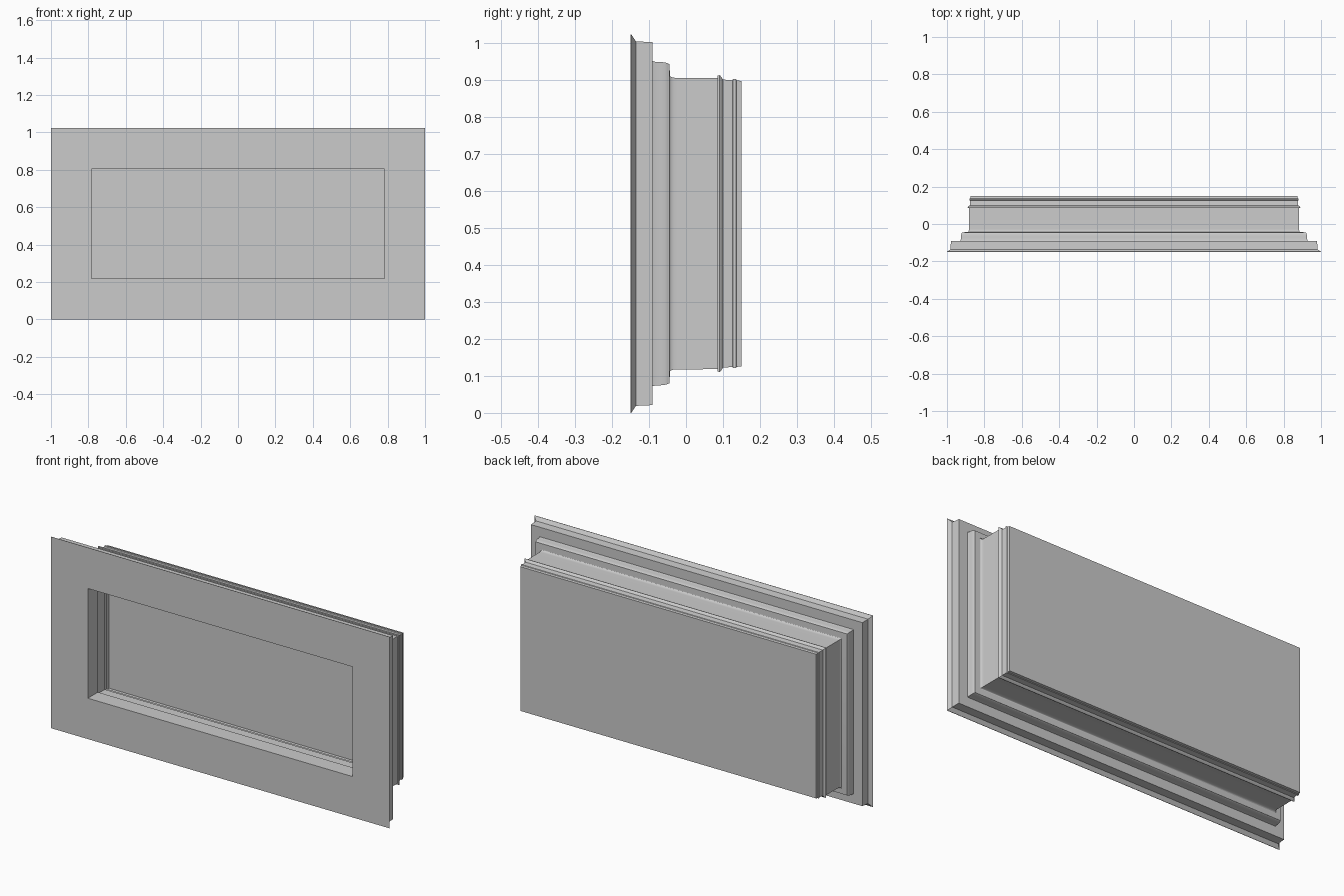
import bpy, bmesh, math

if "Cube" in bpy.data.objects:
    bpy.data.objects.remove(bpy.data.objects["Cube"])

W, H = 2.0, 1.022            # overall width and height

grey = bpy.data.materials.new("plain grey")
grey.diffuse_color = (0.6, 0.6, 0.6, 1)
grey.use_nodes = True
grey.node_tree.nodes["Principled BSDF"].inputs["Base Color"].default_value = grey.diffuse_color


def arc(c_in, c_y, r_in, r_y, a0, a1, n=6):
    """Points (inset, y) along an elliptical arc."""
    return [(c_in + r_in * math.cos(math.radians(a0 + (a1 - a0) * i / n)),
             c_y + r_y * math.sin(math.radians(a0 + (a1 - a0) * i / n))) for i in range(n + 1)]


def sweep(name, profile, cap_first=False, cap_last=False):
    """Run an (inset, y) profile round the rectangle with mitred corners."""
    bm = bmesh.new()
    rings = []
    for d, y in profile:
        x = W / 2 - d
        rings.append([bm.verts.new(p) for p in
                      ((-x, y, d), (x, y, d), (x, y, H - d), (-x, y, H - d))])
    for a, b in zip(rings, rings[1:]):
        for i in range(4):
            j = (i + 1) % 4
            bm.faces.new((a[i], a[j], b[j], b[i]))
    if cap_first:
        bm.faces.new(rings[0])
    if cap_last:
        bm.faces.new(rings[-1])
    bmesh.ops.recalc_face_normals(bm, faces=bm.faces)
    me = bpy.data.meshes.new(name)
    bm.to_mesh(me)
    bm.free()
    me.materials.append(grey)
    ob = bpy.data.objects.new(name, me)
    bpy.context.collection.objects.link(ob)
    bpy.context.view_layer.objects.active = ob
    ob.select_set(True)
    bpy.ops.object.shade_smooth_by_angle(angle=math.radians(30))
    ob.select_set(False)


# outer moulding, from the back panel forward to the front edge
outer = [(0.126, 0.15), (0.124, 0.137), (0.121, 0.135), (0.121, 0.127), (0.124, 0.125),
         (0.122, 0.1), (0.112, 0.093), (0.110, 0.09), (0.112, 0.085), (0.118, 0.085)]
outer += arc(0.110, -0.025, 0.0075, 0.02, 0, -90)        # cove
outer += [(0.110, -0.043), (0.080, -0.045)]
outer += arc(0.080, -0.083, 0.006, 0.036, 90, 180, 4)    # shallow ovolo
outer += [(0.072, -0.09), (0.021, -0.09), (0.019, -0.135), (0.0, -0.148), (0.0, -0.15)]

# inner opening: straight reveal, then stepped rebates back to the panel
inner = [(0.218, -0.15), (0.218, -0.065), (0.178, -0.065), (0.178, 0.05),
         (0.158, 0.05), (0.158, 0.095), (0.143, 0.095), (0.143, 0.135)]

sweep("framed_panel", outer + inner, cap_first=True, cap_last=True)
